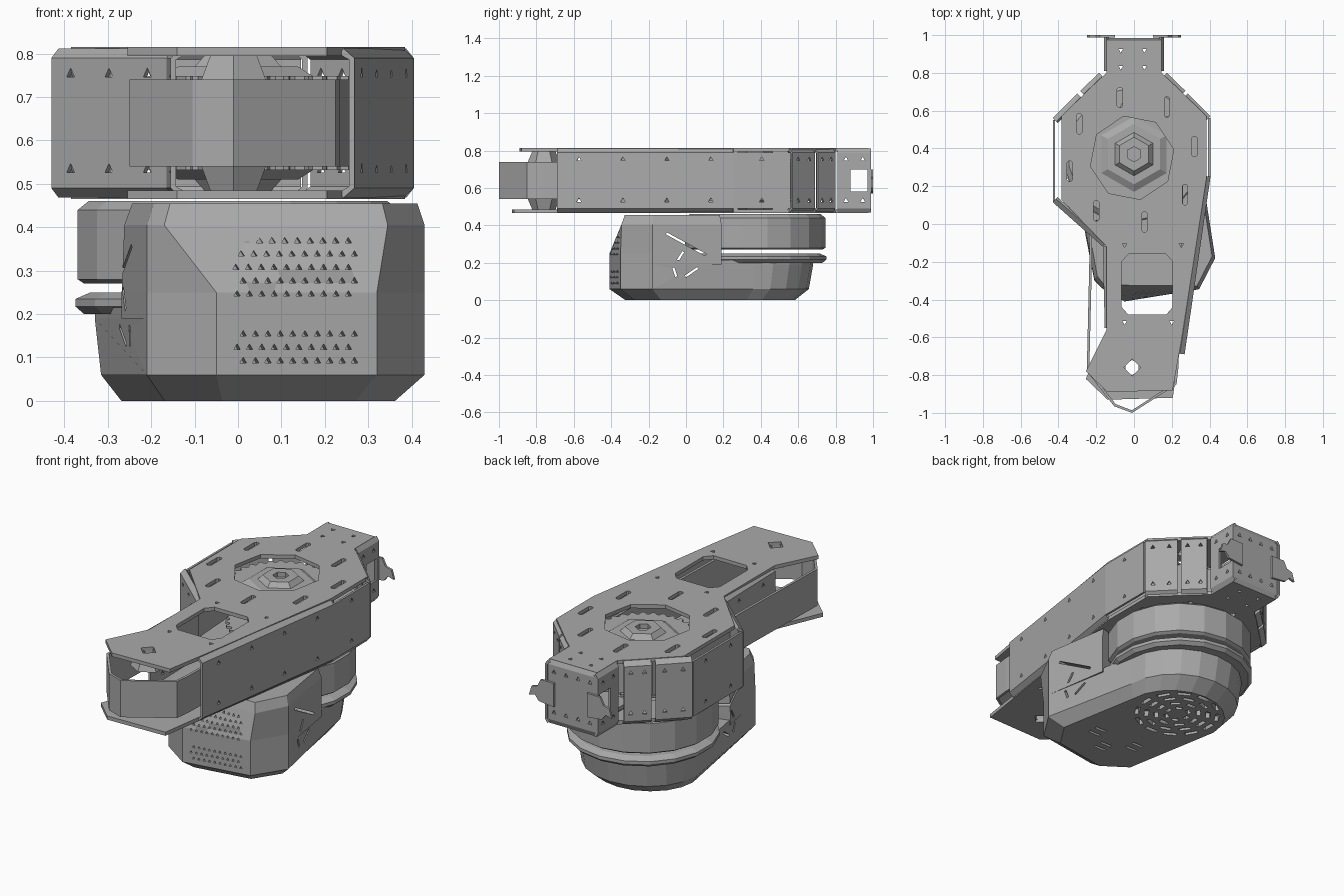
import bpy, bmesh, math
from mathutils import Vector, Matrix

cube = bpy.data.objects.get("Cube")
if cube:
    bpy.data.objects.remove(cube)

grey = bpy.data.materials.new("plain grey")
grey.use_nodes = True
grey.diffuse_color = (0.4, 0.4, 0.4, 1)
grey.node_tree.nodes["Principled BSDF"].inputs["Base Color"].default_value = (0.4, 0.4, 0.4, 1)

MID = 0.64           # mid height of the upper frame
PIVOT = (0, 0.37)    # centre of the big round parts
IDLER = (-0.01, -0.76)


def finish(name, bm):
    bmesh.ops.recalc_face_normals(bm, faces=bm.faces)
    mesh = bpy.data.meshes.new(name)
    bm.to_mesh(mesh)
    bm.free()
    obj = bpy.data.objects.new(name, mesh)
    bpy.context.collection.objects.link(obj)
    mesh.materials.append(grey)
    return obj


def loft(bm, rings):
    """Closed solid through rings with equal point counts."""
    rows = [[bm.verts.new(p) for p in r] for r in rings]
    n = len(rows[0])
    for a, b in zip(rows, rows[1:]):
        for i in range(n):
            j = (i + 1) % n
            bm.faces.new((a[i], a[j], b[j], b[i]))
    bm.faces.new(rows[0][::-1])
    bm.faces.new(rows[-1])


def at(points, z):
    return [(x, y, z) for x, y in points]


def prism(bm, points, z0, z1):
    loft(bm, [at(points, z0), at(points, z1)])


def circle(c, r, n, turn=0.0):
    return [(c[0] + r * math.cos(math.tau * i / n + turn),
             c[1] + r * math.sin(math.tau * i / n + turn)) for i in range(n)]


def turned(name, c, profile, n):
    """Stacked polygon rings given as (radius, height)."""
    bm = bmesh.new()
    loft(bm, [at(circle(c, r, n, math.pi / n), z) for r, z in profile])
    return finish(name, bm)


def box(bm, centre, size, rot=Matrix()):
    m = Matrix.Translation(centre) @ rot @ Matrix.Diagonal((*size, 1))
    bmesh.ops.create_cube(bm, size=1, matrix=m)


def peg(bm, centre, axis, r=0.014, depth=0.06, n=3):
    m = Matrix.Translation(centre) @ Vector(axis).to_track_quat("Z", "Y").to_matrix().to_4x4()
    bmesh.ops.create_cone(bm, cap_ends=True, segments=n, radius1=r, radius2=r, depth=depth, matrix=m)


def cut(obj, bm):
    """Subtract the cutter mesh and bake the result."""
    cutter = finish("cutter", bm)
    cutter.hide_render = True
    mod = obj.modifiers.new("cut", "BOOLEAN")
    mod.solver = "EXACT"
    mod.object = cutter
    graph = bpy.context.evaluated_depsgraph_get()
    baked = bpy.data.meshes.new_from_object(obj.evaluated_get(graph))
    obj.modifiers.clear()
    obj.data = baked
    bpy.data.objects.remove(cutter)


# Top and bottom frame plates
back = [(-.145, .8), (-.145, .975), (.145, .975), (.145, .8), (.2, .75), (.385, .57), (.385, .25), (.25, -.62)]
left = [(-.145, -.56), (-.145, -.12), (-.385, .13), (-.385, .57), (-.2, .75)]
front_edge = [(.205, -.88), (-.14, -.89), (-.255, -.78)]
opening = [(-.03, -.48), (.17, -.48), (.205, -.44), (.205, -.2), (.17, -.16), (-.03, -.16), (-.065, -.2), (-.065, -.44)]
slots = [(-.075, .67), (.175, .62), (-.29, .53), (.32, .41), (-.34, .28), (.27, .155), (-.2, .07), (.055, .01)]
holes = [(-.07, .92), (.055, .92), (-.07, .83), (.055, .83), (-.05, -.11), (.25, -.11), (-.05, -.52), (.2, -.52)]
for name, z0, shift in (("top_plate", .795, 0), ("bottom_plate", .465, -.04)):
    bm = bmesh.new()
    prism(bm, back + [(x, y + shift) for x, y in front_edge] + left, z0, z0 + .02)
    plate = finish(name, bm)
    bm = bmesh.new()
    zc = z0 + .01
    prism(bm, opening, z0 - .03, z0 + .05)
    prism(bm, circle((-.01, .35), .225, 8, .2), z0 - .03, z0 + .05)
    for x, y in slots:
        end = circle((0, 0), .015, 8, math.pi / 8)
        prism(bm, [(x + a, y + b + math.copysign(.04, b)) for a, b in end], z0 - .03, z0 + .05)
    for x, y in holes:
        peg(bm, (x, y, zc), (0, 0, 1))
    peg(bm, (*IDLER, zc), (0, 0, 1), .045, .06, 4)
    cut(plate, bm)


def wall(name, a, b, flange=.025, count=2, window=None):
    """Upright sheet from a to b, bent inward at top and bottom."""
    a, b = Vector((*a, 0)), Vector((*b, 0))
    d = (b - a).normalized()
    n = Vector((-d.y, d.x, 0))
    t = .012
    if flange:
        half = [(0, .15), (flange, .172), (flange + t, .16), (t, .146)]
        profile = [(o, MID + h) for o, h in half] + [(o, MID - h) for o, h in half[::-1]]
    else:
        profile = [(0, .49), (0, .79), (t, .79), (t, .49)]
    bm = bmesh.new()
    loft(bm, [[p + n * o + Vector((0, 0, z)) for o, z in profile] for p in (a, b)])
    obj = finish(name, bm)
    bm = bmesh.new()
    for i in range(count):
        p = a.lerp(b, (i + .5) / count)
        for z in (.533, .753):
            peg(bm, (p.x, p.y, z), n)
    if window:
        box(bm, window, (.1, .09, .12))
    if bm.verts:
        cut(obj, bm)
    else:
        bm.free()


# Side walls, ordered around the frame
wall("left_long_wall", (.268, -.69), (.405, .25), count=4)
wall("left_straight_wall", (.405, .25), (.405, .56), 0, 1)
wall("left_diagonal_wall", (.405, .57), (.285, .69))
wall("left_shoulder_wall", (.272, .705), (.175, .8))
wall("left_neck_wall", (.16, .81), (.16, .99), .015, 2, (.155, .925, MID))
wall("rear_wall", (.145, .985), (-.145, .985), .01, 4)
wall("right_neck_wall", (-.16, .99), (-.16, .81), .015, 2, (-.155, .925, MID))
wall("right_shoulder_wall", (-.185, .8), (-.285, .705))
wall("right_diagonal_wall", (-.3, .69), (-.43, .56))
wall("right_straight_wall", (-.43, .55), (-.43, .12), 0, 2)
wall("right_front_wall", (-.43, .115), (-.165, -.12), count=3)
wall("right_inner_wall", (-.165, -.12), (-.155, -.55), count=2)

# Hooks on the rear wall
for side, word in ((1, "left"), (-1, "right")):
    bm = bmesh.new()
    hook = [(.1, .57), (.19, .58), (.215, .61), (.25, .6), (.235, .65), (.2, .66), (.18, .7), (.1, .7)]
    loft(bm, [[(side * x, y, z) for x, z in hook] for y in (.988, 1.0)])
    finish(word + "_hook", bm)

# Belt loop around the two wheels
loop = [(-.25, -.78), (-.105, -.965), (-.01, -1.0), (.225, -.85), (.235, -.76), (.265, .37)]
loop += [(.19, .56), (0, .64), (-.19, .56), (-.265, .37), (-.235, -.13)]
bm = bmesh.new()
rows = [[bm.verts.new(p) for p in at(loop, z)] for z in (.54, .74)]
for i in range(len(loop)):
    j = (i + 1) % len(loop)
    bm.faces.new((rows[0][i], rows[0][j], rows[1][j], rows[1][i]))
belt = finish("belt", bm)
solid = belt.modifiers.new("thickness", "SOLIDIFY")
solid.thickness = .014

# Toothed wheel, hubs and idler cones, mirrored above and below
for s, word in ((1, "top"), (-1, "bottom")):
    bm = bmesh.new()
    teeth = [circle(PIVOT, .275 if i % 4 < 2 else .255, 128)[i] for i in range(128)]
    loft(bm, [at(teeth, MID + s * h) for h in (.095, .108)])
    finish(word + "_toothed_wheel", bm)
    turned(word + "_hub_ring", PIVOT, [(.2, MID + s * .108), (.16, MID + s * .13)], 6)
    for name, c, r0, r1, h0, h1, n in (("_hub", PIVOT, .115, .09, .13, .155, 6),
                                       ("_idler_cone", IDLER, .09, .06, .09, .16, 6)):
        part = turned(word + name, c, [(r0, MID + s * h0), (r1, MID + s * h1)], n)
        bm = bmesh.new()
        peg(bm, (*c, MID + s * (h0 + h1) / 2), (0, 0, 1), .04, .2 if c == IDLER else .04, 6)
        cut(part, bm)

# Motor drum and its lower ring
turned("motor_drum", PIVOT, [(.36, .27), (.375, .28), (.375, .44), (.35, .46)], 18)
turned("drum_ring", PIVOT, [(.36, .2), (.38, .217), (.38, .235), (.345, .25)], 18)

# Lower housing with rounded rear
nose = [(-.21, -.3), (-.05, -.41), (.32, -.35), (.43, -.18)]
rear = [(PIVOT[0] + .33 * math.cos(math.pi * i / 10), PIVOT[1] + .31 * math.sin(math.pi * i / 10)) for i in range(11)]
outline = nose + rear


def shrink(points, k, c=(.03, .1)):
    return [(c[0] + (x - c[0]) * k, c[1] + (y - c[1]) * k) for x, y in points]


bm = bmesh.new()
loft(bm, [at(shrink(outline, .83), 0), at(shrink(outline, .97)[4:] and nose + shrink(rear, .96), .06),
          at(outline, .19), at(outline, .215)])
lower = finish("lower_housing", bm)

# Vents in the housing floor
bm = bmesh.new()
for r, n, length in ((.06, 6, .035), (.11, 8, .05), (.16, 10, .06), (.21, 12, .07)):
    for i in range(n):
        a = math.tau * i / n
        box(bm, (PIVOT[0] + r * math.cos(a), .35 + r * math.sin(a), 0), (.022, length, .06), Matrix.Rotation(a, 4, "Z"))
for x, y in ((-.05, -.08), (.2, -.08), (.08, -.18)):
    box(bm, (x, y, 0), (.07, .015, .04))
    box(bm, (x, y + .05, 0), (.07, .015, .04))
cut(lower, bm)

# Upper housing with a faceted brow
body = nose + [(.372, .19), (-.268, 0)]
brow = [(-.21, -.29), (-.17, -.34), (.345, -.345), (.43, -.18), (.372, .19), (-.262, 0)]
bm = bmesh.new()
loft(bm, [at(body, .19), at(body, .25), at(brow, .405), at(shrink(brow, .95, (.1, 0)), .455)])
upper = finish("upper_housing", bm)


# Speaker-like grid of holes on the front face, spread over both housings
def grille(low, high):
    bm = bmesh.new()
    for row in range(10):
        z = .092 + row * .0307
        for col in range(10):
            x = 0.012 + col * .0285 - (row % 2) * .014
            y = -.41 + (x + .05) * .162
            if low < z < high:
                peg(bm, (x, y, z), (.16, -1, 0), .0085, .08)
    return bm


cut(lower, grille(.07, .18))
cut(upper, grille(.23, .4))

# Slits in the housing flanks
bm = bmesh.new()
for y, z, length, angle in ((0, .3, .24, -.5), (-.03, .235, .06, 1.0)):
    box(bm, (0, y, z), (1.2, length, .012), Matrix.Rotation(angle, 4, "X"))
cut(upper, bm)
bm = bmesh.new()
for y, z, length, angle in ((-.06, .15, .05, 1.9), (.03, .15, .08, .6)):
    box(bm, (0, y, z), (1.2, length, .012), Matrix.Rotation(angle, 4, "X"))
cut(lower, bm)
